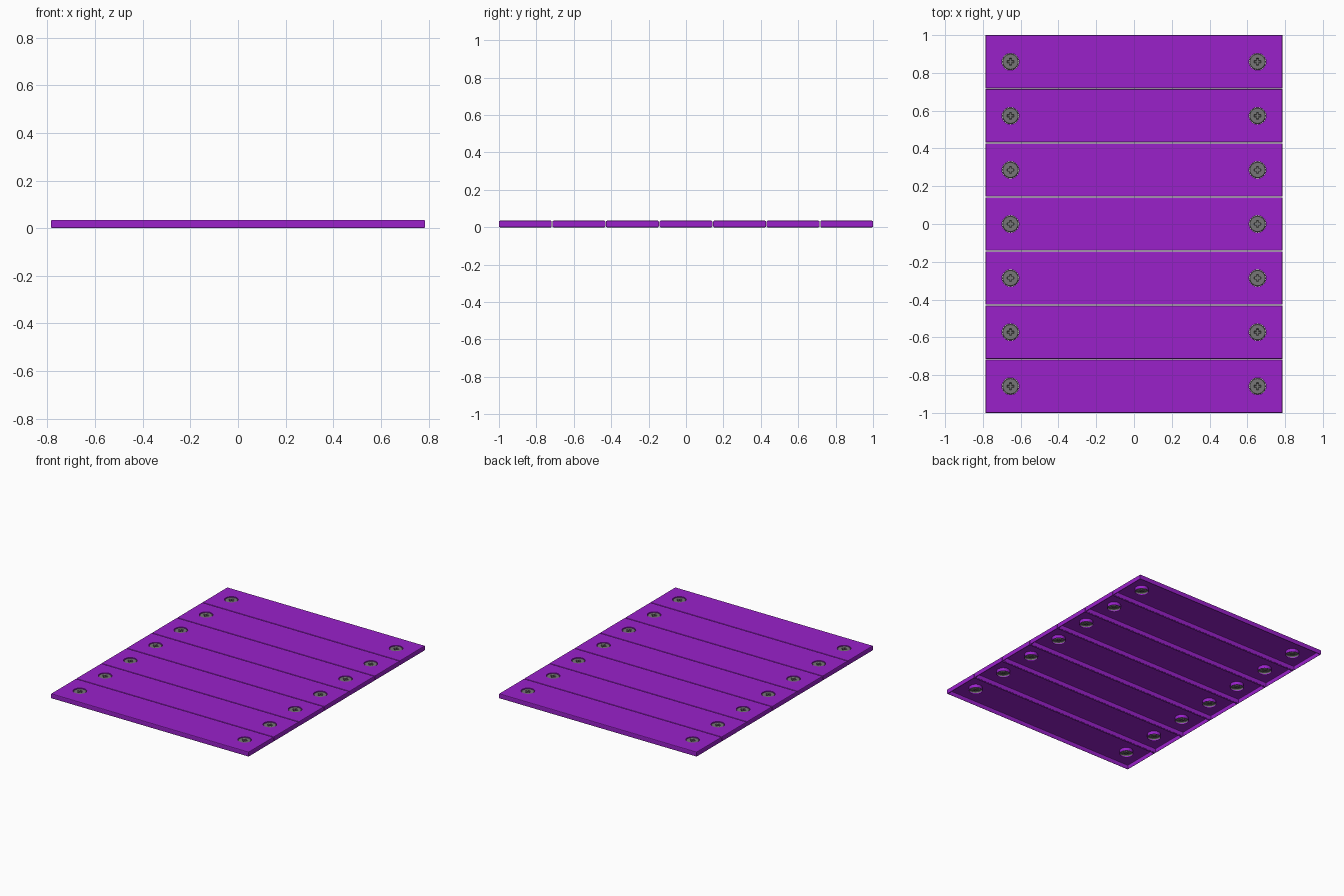
import bpy, bmesh, math

if "Cube" in bpy.data.objects:
    bpy.data.objects.remove(bpy.data.objects["Cube"])

L, W, H = 1.57, 0.2822, 0.035       # plank length, width, height
BEV = 0.005                         # edge bevel
COUNT = 7
PITCH = (2.0 - W) / (COUNT - 1)
SCREW_X, HOLE_R = 0.654, 0.045
SEG = 24


def material(name, rgb):
    m = bpy.data.materials.new(name)
    m.diffuse_color = (*rgb, 1)
    m.use_nodes = True
    m.node_tree.nodes["Principled BSDF"].inputs["Base Color"].default_value = m.diffuse_color
    return m


purple = material("purple", (0.32, 0.015, 0.59))
grey = material("grey metal", (0.18, 0.18, 0.18))


def ring(bm, pts, z):
    return [bm.verts.new((x, y, z)) for x, y in pts]


def bridge(bm, a, b):
    n = len(a)
    for i in range(n):
        j = (i + 1) % n
        bm.faces.new((a[i], a[j], b[j], b[i]))


def fill(bm, rings):
    # flat upward face with holes
    edges = []
    for r in rings:
        for i in range(len(r)):
            v, w = r[i], r[(i + 1) % len(r)]
            edges.append(bm.edges.get((v, w)) or bm.edges.new((v, w)))
    res = bmesh.ops.triangle_fill(bm, use_beauty=True, use_dissolve=False,
                                  edges=edges, normal=(0, 0, 1))
    for f in res["geom"]:
        if isinstance(f, bmesh.types.BMFace):
            f.normal_update()
            if f.normal.z < 0:
                f.normal_flip()


def rect(inset):
    x, y = L / 2 - inset, W / 2 - inset
    return [(-x, -y), (x, -y), (x, y), (-x, y)]


def circle(cx, r):
    return [(cx + r * math.cos(2 * math.pi * i / SEG),
             r * math.sin(2 * math.pi * i / SEG)) for i in range(SEG)]


def finish(bm, name, mat):
    me = bpy.data.meshes.new(name)
    bm.to_mesh(me)
    bm.free()
    me.materials.append(mat)
    return me


def plank_mesh():
    bm = bmesh.new()
    # bevelled shell, open underneath
    rings = [ring(bm, rect(i), z) for i, z in
             ((BEV, 0), (BEV * 0.3, BEV * 0.3), (0, BEV), (0, H - BEV),
              (BEV * 0.3, H - BEV * 0.3), (BEV, H))]
    for a, b in zip(rings, rings[1:]):
        bridge(bm, a, b)
    # screw wells
    tops = []
    for s in (-1, 1):
        top = ring(bm, circle(s * SCREW_X, HOLE_R), H)
        bottom = ring(bm, circle(s * SCREW_X, HOLE_R), 0.010)
        bridge(bm, top, bottom)
        tops.append(top)
    fill(bm, [rings[-1]] + tops)
    return finish(bm, "plank", purple)


def screw_mesh():
    bm = bmesh.new()
    # head with bevelled rim
    rim = [ring(bm, circle(0, r), z) for r, z in
           ((HOLE_R - 0.001, 0.018), (HOLE_R - 0.001, 0.028), (HOLE_R - 0.005, 0.031))]
    bridge(bm, rim[0], rim[1])
    bridge(bm, rim[1], rim[2])
    # cross shaped recess
    a, t = 0.019, 0.006
    arm = [(a, -t), (a, t), (t, t)]
    cross = []
    for k in range(4):
        c, s = round(math.cos(k * math.pi / 2)), round(math.sin(k * math.pi / 2))
        cross += [(x * c - y * s, x * s + y * c) for x, y in arm]
    top = ring(bm, cross, 0.031)
    low = ring(bm, [(x * 0.8, y * 0.8) for x, y in cross], 0.021)
    bridge(bm, top, low)
    bm.faces.new(low)
    fill(bm, [rim[2], top])
    return finish(bm, "screw", grey)


plank, screw = plank_mesh(), screw_mesh()


def place(name, mesh, x, y):
    ob = bpy.data.objects.new(name, mesh)
    ob.location = (x, y, 0)
    bpy.context.collection.objects.link(ob)


# rows of planks, one screw at each end
for i in range(COUNT):
    y = (i - (COUNT - 1) / 2) * PITCH
    place(f"plank_{i + 1}", plank, 0, y)
    place(f"screw_left_{i + 1}", screw, -SCREW_X, y)
    place(f"screw_right_{i + 1}", screw, SCREW_X, y)
